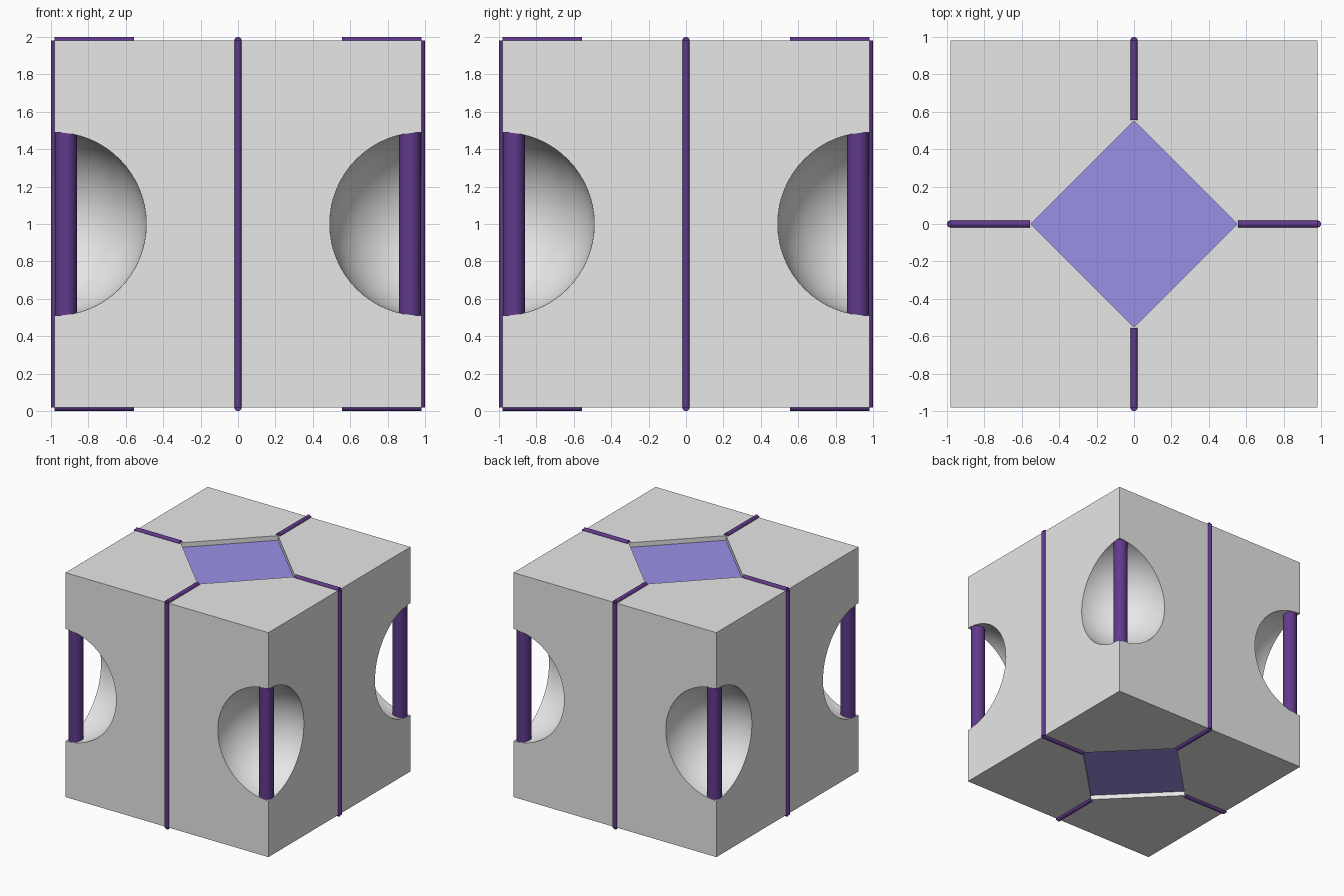
import bpy, math
from mathutils import Vector

if "Cube" in bpy.data.objects:
    bpy.data.objects.remove(bpy.data.objects["Cube"])

H = 0.98          # half width of the block
R = 0.02          # trim rod radius


def material(name, rgb):
    m = bpy.data.materials.new(name)
    m.diffuse_color = (*rgb, 1)
    m.use_nodes = True
    m.node_tree.nodes["Principled BSDF"].inputs["Base Color"].default_value = m.diffuse_color
    return m


GREY = material("light grey", (0.8, 0.8, 0.8))
PURPLE = material("dark purple", (0.117, 0.041, 0.258))
LILAC = material("lilac", (0.32, 0.28, 0.8))


def finish(name, mat):
    ob = bpy.context.object
    ob.name = name
    ob.data.materials.append(mat)
    return ob


def rod(name, a, b, radius, sides=24):
    a, b = Vector(a), Vector(b)
    d = b - a
    bpy.ops.mesh.primitive_cylinder_add(vertices=sides, radius=radius, depth=d.length,
                                        location=(a + b) / 2,
                                        rotation=d.to_track_quat('Z', 'Y').to_euler())
    ob = finish(name, PURPLE)
    bpy.ops.object.shade_smooth_by_angle(angle=math.radians(35))
    return ob


def diamond(name, z0, z1, mat):
    # four-sided prism with its corners on the x and y axes
    bpy.ops.mesh.primitive_cylinder_add(vertices=4, radius=0.553, depth=z1 - z0,
                                        location=(0, 0, (z0 + z1) / 2))
    return finish(name, mat)


# block
bpy.ops.mesh.primitive_cube_add(size=2 * H, location=(0, 0, 1))
block = finish("block", GREY)

# cutters: a ball at each upright edge, a shallow diamond pocket top and bottom
cutters = []
for sx in (-1, 1):
    for sy in (-1, 1):
        bpy.ops.mesh.primitive_uv_sphere_add(segments=64, ring_count=32, radius=0.49,
                                             location=(sx * H, sy * H, 1),
                                             rotation=(0, 0, math.pi / 64))
        cutters.append(finish("ball_cutter", GREY))
cutters.append(diamond("top_pocket_cutter", 1.935, 2.1, GREY))
cutters.append(diamond("bottom_pocket_cutter", -0.1, 0.065, GREY))

bpy.ops.object.select_all(action='DESELECT')
block.select_set(True)
bpy.context.view_layer.objects.active = block
for c in cutters:
    c.hide_render = True
    mod = block.modifiers.new("cut", 'BOOLEAN')
    mod.operation = 'DIFFERENCE'
    mod.solver = 'EXACT'
    mod.object = c
    bpy.ops.object.modifier_apply(modifier=mod.name)
for c in cutters:
    bpy.data.objects.remove(c)
bpy.ops.object.shade_smooth_by_angle(angle=math.radians(30))

# coloured pocket floors
diamond("top_panel", 1.934, 1.94, LILAC)
diamond("bottom_panel", 0.06, 0.066, LILAC)

# upright bars inside the corner hollows
for sx in (-1, 1):
    for sy in (-1, 1):
        x, y = sx * 0.92, sy * 0.92
        rod("corner_bar", (x, y, 0.5), (x, y, 1.5), 0.059, 32)

# trim rods down each side and in to the panels
for dx, dy in ((1, 0), (-1, 0), (0, 1), (0, -1)):
    rod("side_trim", (dx * H, dy * H, 0.02), (dx * H, dy * H, 1.98), R)
    for name, z in (("top_trim", 1.98), ("bottom_trim", 0.02)):
        rod(name, (dx * 0.555, dy * 0.555, z), (dx * H, dy * H, z), R)
